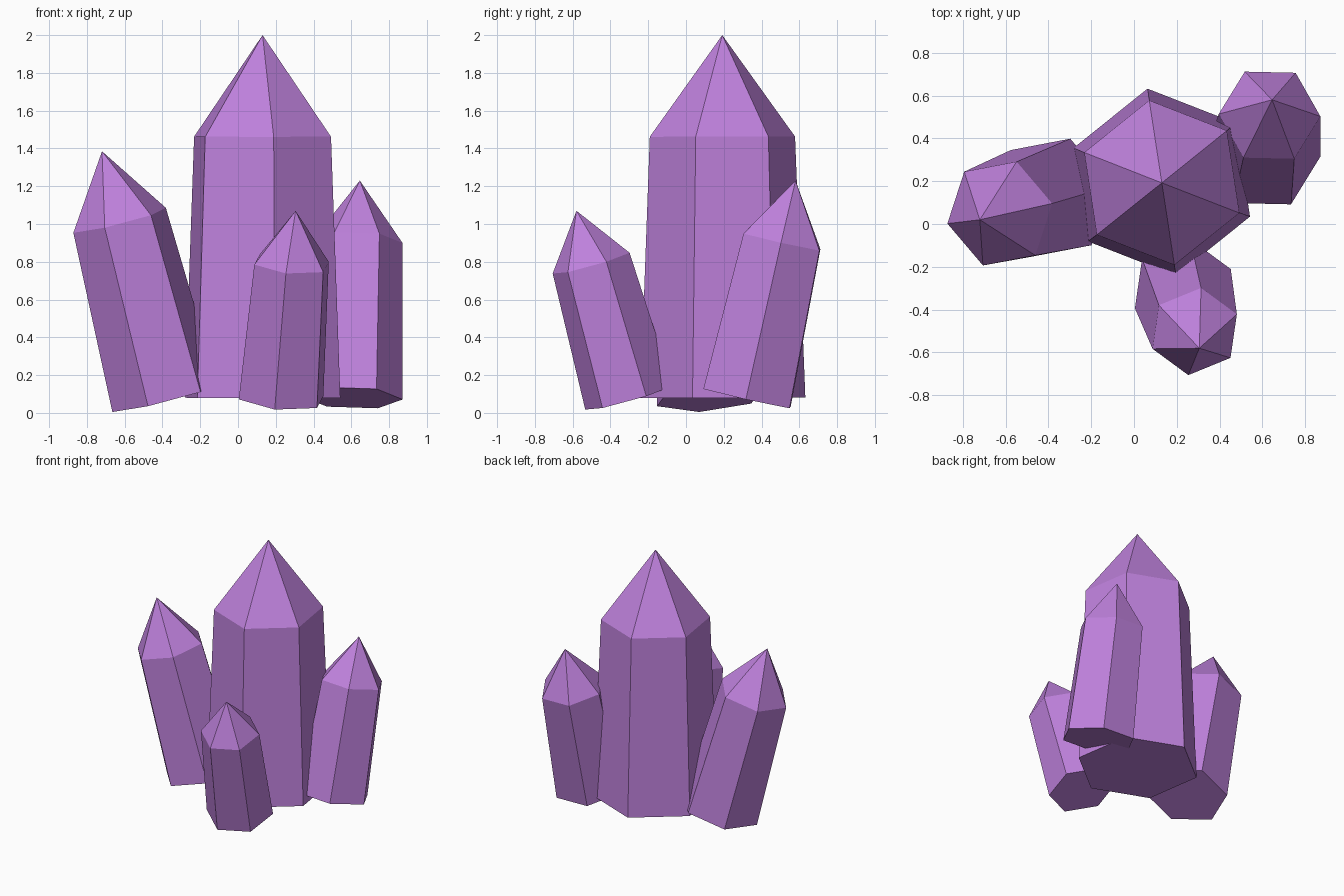
import bpy, bmesh
from math import radians, cos, sin
from mathutils import Vector, Matrix

if "Cube" in bpy.data.objects:
    bpy.data.objects.remove(bpy.data.objects["Cube"])

SIDES = 6
SHOULDER = 0.72   # fraction of the length where the point begins
TAPER = 0.88      # shoulder radius relative to base radius

mat = bpy.data.materials.new("amethyst")
mat.diffuse_color = (0.52, 0.22, 0.72, 1)
mat.use_nodes = True
mat.node_tree.nodes["Principled BSDF"].inputs["Base Color"].default_value = mat.diffuse_color


def crystal(name, base, apex, radius, turn):
    """Tapered hexagonal prism with a pointed end, running from base centre to apex.
    turn is the compass angle of one corner as seen from above."""
    base, apex = Vector(base), Vector(apex)
    axis = apex - base
    n = axis.normalized()
    a = radians(turn)
    u = Vector((cos(a), sin(a), 0))
    u.z = -(u.x * n.x + u.y * n.y) / n.z
    u.normalize()

    bm = bmesh.new()

    def ring(centre, r):
        return [bm.verts.new(centre + Matrix.Rotation(radians(360 * i / SIDES), 3, n) @ u * r)
                for i in range(SIDES)]

    low = ring(base, radius)
    high = ring(base + axis * SHOULDER, radius * TAPER)
    tip = bm.verts.new(apex)
    bm.faces.new(low[::-1])
    for i in range(SIDES):
        j = (i + 1) % SIDES
        bm.faces.new((low[i], low[j], high[j], high[i]))
        bm.faces.new((high[i], high[j], tip))
    bmesh.ops.recalc_face_normals(bm, faces=bm.faces[:])

    mesh = bpy.data.meshes.new(name)
    bm.to_mesh(mesh)
    bm.free()
    mesh.materials.append(mat)
    obj = bpy.data.objects.new(name, mesh)
    bpy.context.collection.objects.link(obj)
    return obj


# Upright centre crystal and three leaning around it
crystal("main_crystal", (0.13, 0.195, 0.08), (0.13, 0.192, 2.0), 0.442, 98.7)
crystal("left_crystal", (-0.387, 0.123, 0.08), (-0.72, 0.02, 1.385), 0.293, 72)
crystal("front_crystal", (0.228, -0.302, 0.08), (0.305, -0.58, 1.07), 0.242, 81.7)
crystal("back_right_crystal", (0.602, 0.323, 0.08), (0.645, 0.58, 1.23), 0.27, -1.3)
